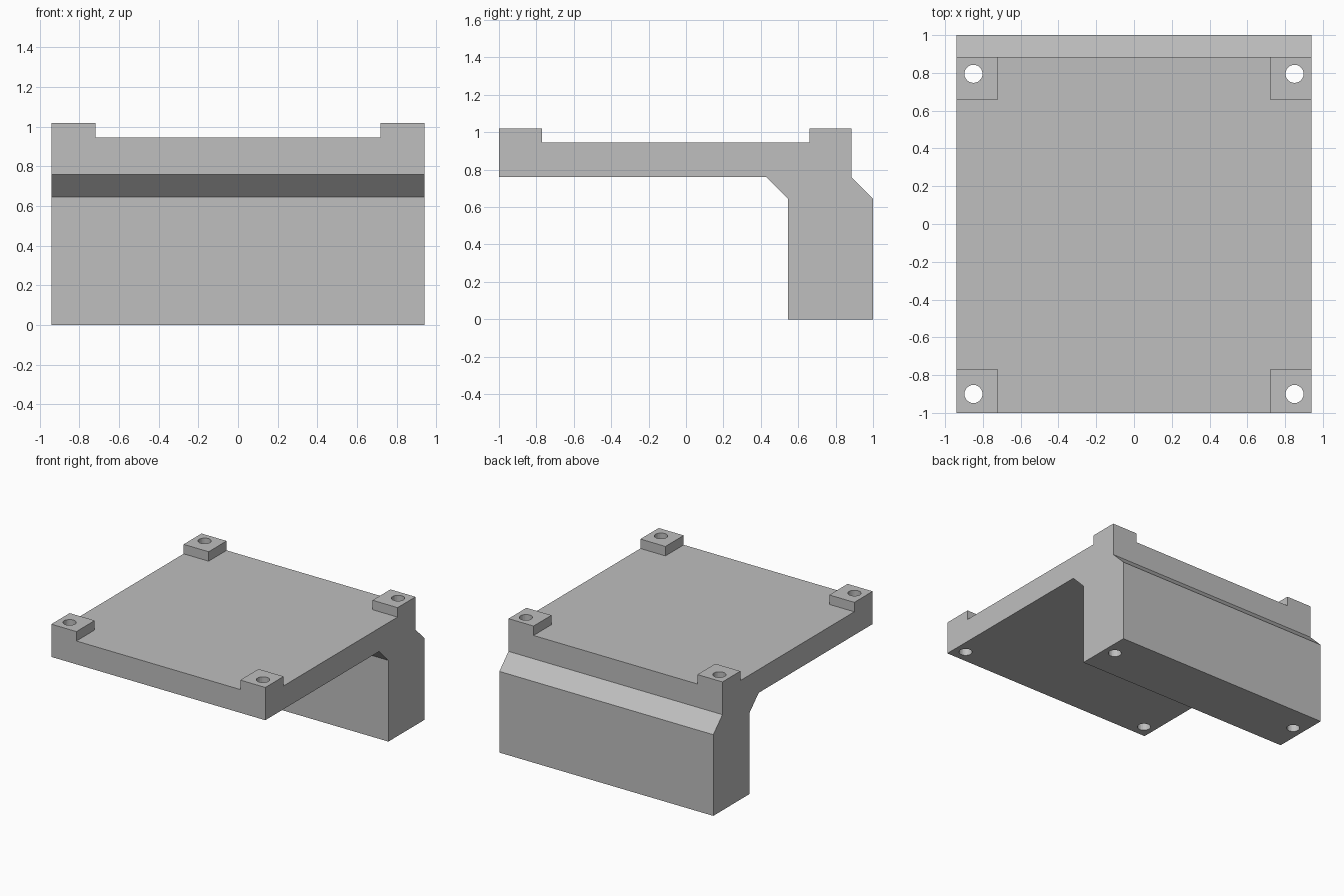
import bpy
import bmesh
from mathutils import Matrix, Vector

cube = bpy.data.objects.get("Cube")
if cube:
    bpy.data.objects.remove(cube)

HALF_W = 0.94
DECK_Z, PAD_Z = 0.945, 1.02
PAD_X, PAD_FRONT, PAD_BACK = 0.72, -0.77, 0.66
HOLE_X, HOLE_R = 0.85, 0.048

grey = bpy.data.materials.new("plain grey")
grey.use_nodes = True
colour = (0.52, 0.52, 0.52, 1)
grey.diffuse_color = colour
grey.node_tree.nodes["Principled BSDF"].inputs["Base Color"].default_value = colour


def make_object(name, bm):
    bmesh.ops.recalc_face_normals(bm, faces=bm.faces[:])
    mesh = bpy.data.meshes.new(name)
    bm.to_mesh(mesh)
    bm.free()
    mesh.materials.append(grey)
    obj = bpy.data.objects.new(name, mesh)
    bpy.context.collection.objects.link(obj)
    return obj


# Deck and rear leg: side profile (y, z) extruded across the width
profile = [(-1, 0.76), (0.43, 0.76), (0.545, 0.645), (0.545, 0), (1, 0),
           (1, 0.645), (0.885, 0.76), (0.885, DECK_Z), (-1, DECK_Z)]
bm = bmesh.new()
side = bm.faces.new([bm.verts.new((-HALF_W, y, z)) for y, z in profile])
ext = bmesh.ops.extrude_face_region(bm, geom=[side], use_keep_orig=True)
bmesh.ops.translate(bm, vec=(2 * HALF_W, 0, 0),
                    verts=[g for g in ext["geom"] if isinstance(g, bmesh.types.BMVert)])
bmesh.ops.recalc_face_normals(bm, faces=bm.faces[:])

# Corner pads: split the deck top and raise its four corners
for point, normal in (((PAD_X, 0, 0), (1, 0, 0)), ((-PAD_X, 0, 0), (1, 0, 0)),
                      ((0, PAD_FRONT, 0), (0, 1, 0)), ((0, PAD_BACK, 0), (0, 1, 0))):
    bmesh.ops.bisect_plane(bm, geom=bm.verts[:] + bm.edges[:] + bm.faces[:],
                           plane_co=point, plane_no=normal)


def is_corner(face):
    c = face.calc_center_median()
    return (abs(c.z - DECK_Z) < 0.001 and abs(c.x) > PAD_X
            and not PAD_FRONT < c.y < PAD_BACK)


corners = [f for f in bm.faces if is_corner(f)]
ext = bmesh.ops.extrude_face_region(bm, geom=corners)
bmesh.ops.translate(bm, vec=(0, 0, PAD_Z - DECK_Z),
                    verts=[g for g in ext["geom"] if isinstance(g, bmesh.types.BMVert)])
bmesh.ops.dissolve_limit(bm, angle_limit=0.01, verts=bm.verts[:], edges=bm.edges[:])
bracket = make_object("bracket_body", bm)

# Screw holes running right through each corner
bm = bmesh.new()
for x in (-HOLE_X, HOLE_X):
    for y in (-0.9, 0.795):
        bmesh.ops.create_cone(bm, cap_ends=True, segments=24, radius1=HOLE_R,
                              radius2=HOLE_R, depth=3,
                              matrix=Matrix.Translation(Vector((x, y, 0.5))))
cutter = make_object("hole_cutter", bm)
cutter.hide_render = True

cut = bracket.modifiers.new("screw holes", 'BOOLEAN')
cut.operation = 'DIFFERENCE'
cut.solver = 'EXACT'
cut.object = cutter
bpy.context.view_layer.objects.active = bracket
bpy.ops.object.modifier_apply(modifier=cut.name)
bpy.data.objects.remove(cutter)
